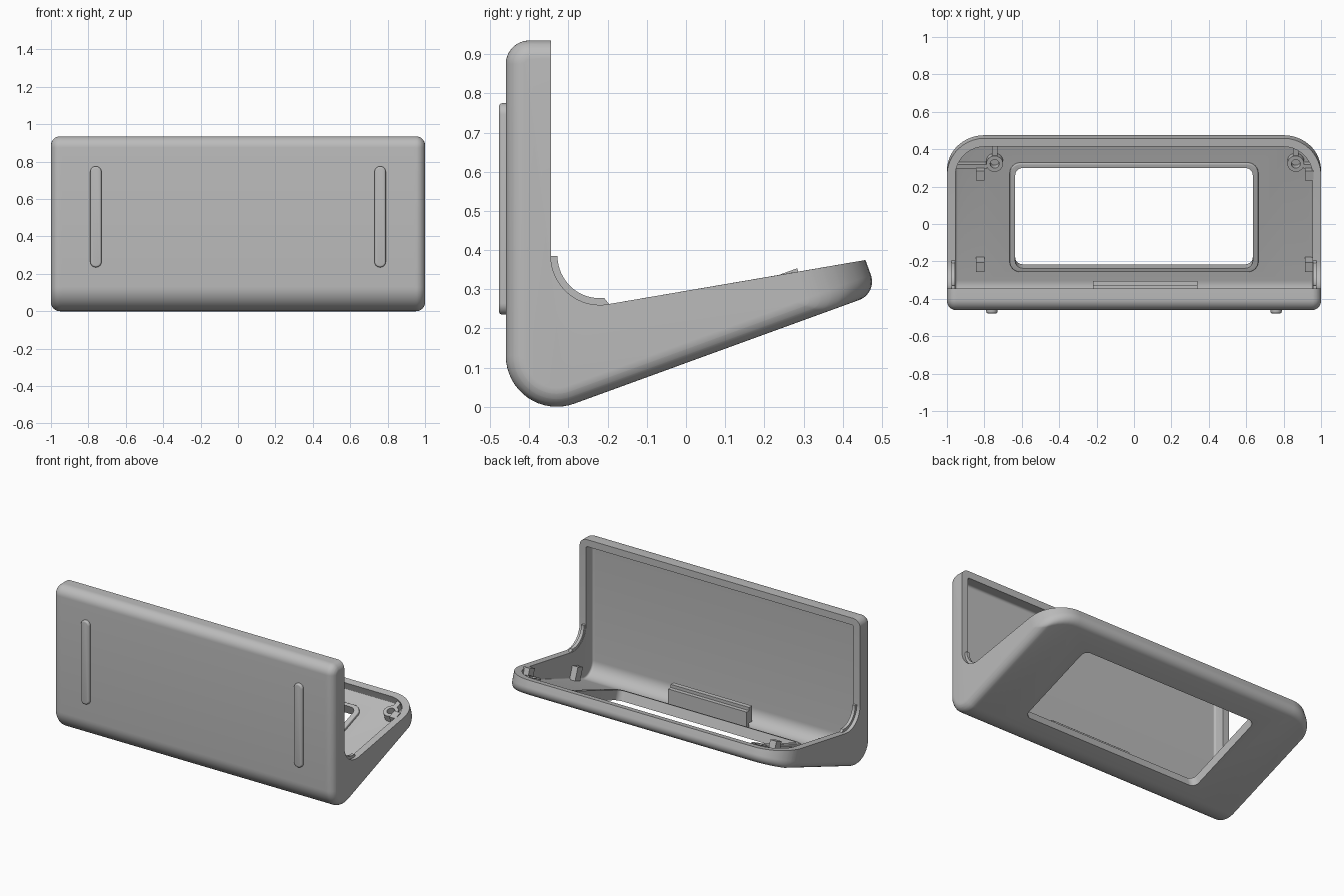
import bpy, bmesh
from math import sin, cos, radians, sqrt, tan, pi
from mathutils import Matrix, Vector

cube = bpy.data.objects.get("Cube")
if cube:
    bpy.data.objects.remove(cube)

grey = bpy.data.materials.new("light_grey")
grey.use_nodes = True
grey.diffuse_color = (0.5, 0.5, 0.5, 1)
grey.node_tree.nodes["Principled BSDF"].inputs["Base Color"].default_value = (0.5, 0.5, 0.5, 1)

TILT = radians(20)
WALL = 0.045
FOOT_Y, FOOT_Z = -0.2855, 0.0078      # where the sloping underside starts


def finish(name, bm):
    bmesh.ops.recalc_face_normals(bm, faces=bm.faces)
    mesh = bpy.data.meshes.new(name)
    bm.to_mesh(mesh)
    bm.free()
    ob = bpy.data.objects.new(name, mesh)
    bpy.context.collection.objects.link(ob)
    mesh.materials.append(grey)
    return ob


def activate(ob):
    bpy.ops.object.select_all(action='DESELECT')
    ob.select_set(True)
    bpy.context.view_layer.objects.active = ob


def cut(ob, cutter):
    mod = ob.modifiers.new("cut", 'BOOLEAN')
    mod.operation, mod.solver, mod.object = 'DIFFERENCE', 'EXACT', cutter
    activate(ob)
    bpy.ops.object.modifier_apply(modifier=mod.name)


def arc(cy, cz, r, a0, a1, n=10):
    r = max(r, 0.001)
    angles = [radians(a0 + (a1 - a0) * i / n) for i in range(n + 1)]
    return [(cy + r * cos(a), cz + r * sin(a)) for a in angles]


def outline(base, d, c):
    """Outer side profile, inset by base + d and shortened at the back by c."""
    i = base + d
    back_y, back_z = 0.425 - (c - d) * cos(TILT), 0.3195 - (c - d) * sin(TILT)
    pts = [(-0.345, 0.935 - i)]
    pts += arc(-0.40, 0.875, 0.06 - i, 90, 180)
    pts += arc(-0.33, 0.13, 0.13 - i, 180, 290, 16)
    pts += arc(back_y, back_z, 0.05 - i, 290, 380)
    return pts


def open_side(pts):
    # straight up to the sloping rim, then the concave corner
    y, z = pts[-1]
    k = (0.26 + 0.174 * (y + 0.2) - z) / (cos(TILT) + 0.174 * sin(TILT))
    return pts + [(y - k * sin(TILT), z + k * cos(TILT))] + arc(-0.22, 0.385, 0.125, 280, 180, 16)


def hollow_side(pts):
    y, z = pts[-1]
    return pts + [(y - 0.2 * sin(TILT), z + 0.2 * cos(TILT)), (-0.2, pts[0][1])]


def round_in(r, s):
    return r - sqrt(max(0, r * r - (r - s) ** 2)) if s < r else 0


def skin(name, base, fillet, corner, close):
    """Loft side profiles across x with rounded ends and rounded back corners."""
    half = 1 - base
    steps = sorted({round(r * (1 - cos(pi / 2 * i / 10)), 5)
                    for r in (fillet, corner) for i in range(11)})
    xs = [s - half for s in steps] + [half - s for s in reversed(steps)]
    bm = bmesh.new()
    rings = []
    for x in xs:
        s = half - abs(x)
        pts = close(outline(base, round_in(fillet, s), round_in(corner, s)))
        rings.append([bm.verts.new((x, y, z)) for y, z in pts])
    n = len(rings[0])
    for a, b in zip(rings, rings[1:]):
        for i in range(n):
            bm.faces.new((a[i], a[(i + 1) % n], b[(i + 1) % n], b[i]))
    bm.faces.new(rings[0])
    bm.faces.new(rings[-1])
    return finish(name, bm)


def block(name, loc, size, tilt=TILT, corner=0, edge=0):
    """Box with rounded upright corners and a softened top edge."""
    bm = bmesh.new()
    bmesh.ops.create_cube(bm, size=1, matrix=Matrix.Diagonal((*size, 1)))
    if corner:
        up = [e for e in bm.edges if abs(e.verts[0].co.z - e.verts[1].co.z) > 1e-4]
        bmesh.ops.bevel(bm, geom=up, offset=corner, segments=8, affect='EDGES', profile=0.5)
    if edge:
        top = [e for e in bm.edges if all(v.co.z > size[2] / 2 - 1e-4 for v in e.verts)]
        bmesh.ops.bevel(bm, geom=top, offset=edge, segments=4, affect='EDGES', profile=0.5)
    bmesh.ops.transform(bm, verts=bm.verts, matrix=Matrix.Translation(loc) @ Matrix.Rotation(tilt, 4, 'X'))
    return finish(name, bm)


def on_floor(x, y, h):
    """Point at height h above the sloping underside."""
    return Vector((x, y, FOOT_Z + (y - FOOT_Y) * tan(TILT) + h / cos(TILT)))


def tube(name, loc, outer, inner, height):
    bm = bmesh.new()
    prof = [(inner, 0), (outer, 0), (outer, height), (inner, height)]
    vs = [bm.verts.new((r, 0, z)) for r, z in prof]
    es = [bm.edges.new((vs[i], vs[(i + 1) % 4])) for i in range(4)]
    bmesh.ops.spin(bm, geom=vs + es, cent=(0, 0, 0), axis=(0, 0, 1), angle=2 * pi, steps=32)
    bmesh.ops.remove_doubles(bm, verts=bm.verts, dist=1e-5)
    bmesh.ops.transform(bm, verts=bm.verts, matrix=Matrix.Translation(loc) @ Matrix.Rotation(TILT, 4, 'X'))
    return finish(name, bm)


# hollow stand body and the raised frame round its window
body = skin("stand_body", 0, 0.048, 0.2, open_side)
hollow = skin("hollow_cutter", WALL, 0.012, 0.155, hollow_side)
window = block("window_cutter", on_floor(0, 0.042, 0.03), (1.27, 0.57, 0.3), corner=0.04)
frame = block("window_frame", on_floor(0, 0.037, 0.047), (1.33, 0.62, 0.03), corner=0.06, edge=0.006)
cut(body, hollow)
cut(body, window)
cut(frame, window)
for helper in (hollow, window):
    bpy.data.objects.remove(helper)
parts = [body, frame]

# raised strips on the front
for side, x in (("left", 0.76), ("right", -0.76)):
    parts.append(block(side + "_front_strip", (x, -0.463, 0.505), (0.06, 0.54, 0.03),
                       tilt=pi / 2, corner=0.029, edge=0.01))

# curved lips inside the concave side corners
for side, x0, x1 in (("left", 0.957, 0.977), ("right", -0.977, -0.957)):
    bm = bmesh.new()
    pts = arc(-0.22, 0.385, 0.13, 180, 282, 16) + arc(-0.22, 0.385, 0.108, 276, 180, 16)
    face = bm.faces.new([bm.verts.new((x0, y, z)) for y, z in pts])
    new = bmesh.ops.extrude_face_region(bm, geom=[face])["geom"]
    bmesh.ops.translate(bm, vec=(x1 - x0, 0, 0), verts=[v for v in new if isinstance(v, bmesh.types.BMVert)])
    parts.append(finish(side + "_corner_lip", bm))

# support posts on the floor
for side, x in (("left", 0.938), ("right", -0.822)):
    for place, y in (("back", 0.275), ("front", -0.215)):
        parts.append(block(f"{side}_{place}_post", on_floor(x, y, 0.08), (0.045, 0.055, 0.1)))

# screw bosses with bracing ribs to the walls
for side, x, wall in (("left", 0.865, 0.965), ("right", -0.745, -0.965)):
    parts.append(tube(side + "_screw_boss", on_floor(x, 0.342, 0.03), 0.045, 0.024, 0.06))
    parts.append(block(side + "_back_rib", on_floor(x, 0.402, 0.06), (0.03, 0.06, 0.05)))
    reach = abs(wall - x) - 0.04
    mid = (x + wall) / 2 + (0.02 if wall > 0 else -0.02)
    parts.append(block(side + "_side_rib", on_floor(mid, 0.315, 0.06), (reach, 0.022, 0.05)))

# stepped ledge at the foot of the front wall
parts.append(block("ledge_back", (0.06, -0.345, 0.12), (0.56, 0.03, 0.1), tilt=0))
parts.append(block("ledge_front", (0.06, -0.317, 0.095), (0.56, 0.026, 0.11), tilt=0))

for ob in parts:
    activate(ob)
    bpy.ops.object.shade_smooth_by_angle(angle=radians(35))
